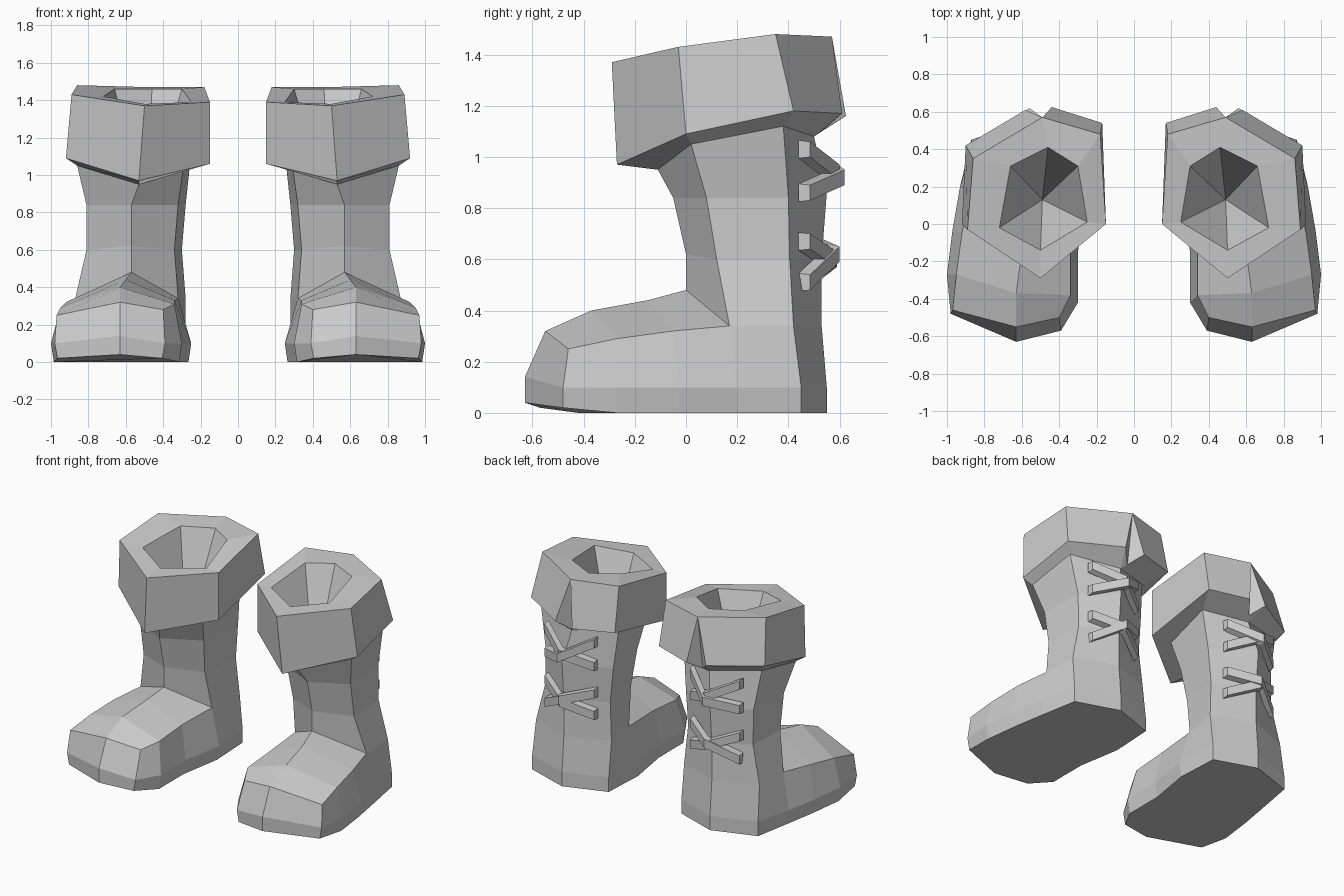
import bpy, bmesh

if "Cube" in bpy.data.objects:
    bpy.data.objects.remove(bpy.data.objects["Cube"])


def loft(bm, rings, closed=False):
    """Skin a list of equal-length point rows with quads."""
    rows = [[bm.verts.new(p) for p in r] for r in rings]
    n = len(rows[0])
    for a, b in zip(rows, rows[1:]):
        for i in range(n if closed else n - 1):
            j = (i + 1) % n
            bm.faces.new((a[i], a[j], b[j], b[i]))
    return rows


def finish(bm, name):
    """Weld, orient and mirror the part to the other boot."""
    bmesh.ops.remove_doubles(bm, verts=bm.verts, dist=0.0005)
    bmesh.ops.recalc_face_normals(bm, faces=bm.faces)
    me = bpy.data.meshes.new(name)
    bm.to_mesh(me)
    bm.free()
    ob = bpy.data.objects.new(name, me)
    bpy.context.collection.objects.link(ob)
    ob.modifiers.new("pair", 'MIRROR')
    return ob


def foot_section(outer, ridge, inner, sole):
    """Arch over the foot: outer side, top ridge, inner side.
    outer / inner = (widest x, y, crease x, crease y, crease z)"""
    def side(s, d):
        x, y, cx, cy, cz = s
        return [(x - d, y, sole), (x, y, 0.1), (cx, cy, cz)]
    return side(outer, 0.015) + [ridge] + side(inner, -0.015)[::-1]


def shaft_ring(cx, xo, xi, yf, zf, ys, z, yr, zr, yb, zb):
    """Six-sided leg ring: front, outer front, outer back, back, inner back, inner front."""
    return [(cx, yf, zf), (xo, ys, z), (xo - 0.01, yr, zr), (cx, yb, zb),
            (xi, yr, zr), (xi + 0.04, ys, z)]


# Leg rings from ankle to cuff
shaft = [
    shaft_ring(0.57, 0.87, 0.28, 0.00, 0.48, 0.17, 0.34, 0.42, 0.34, 0.53, 0.34),
    shaft_ring(0.57, 0.81, 0.30, 0.00, 0.62, 0.12, 0.60, 0.405, 0.60, 0.53, 0.60),
    shaft_ring(0.57, 0.81, 0.28, -0.05, 0.84, 0.08, 0.84, 0.40, 0.84, 0.55, 0.86),
    shaft_ring(0.53, 0.86, 0.25, -0.11, 0.95, 0.02, 1.05, 0.38, 1.12, 0.50, 1.08),
]

# Foot sections from toe to ankle
foot = [
    foot_section((0.98, -0.48, 0.97, -0.46, 0.25), (0.63, -0.55, 0.32),
                 (0.39, -0.57, 0.40, -0.50, 0.28), 0.02),
    foot_section((1.00, -0.27, 0.95, -0.27, 0.29), (0.63, -0.37, 0.40),
                 (0.30, -0.42, 0.34, -0.38, 0.31), 0),
    foot_section((0.97, -0.03, 0.92, -0.05, 0.32), (0.60, -0.15, 0.44),
                 (0.30, -0.15, 0.34, -0.13, 0.33), 0),
    foot_section((0.93, 0.20, 0.87, 0.17, 0.34), shaft[0][0],
                 (0.25, 0.15, 0.32, 0.17, 0.34), 0),
]
ridge = foot[0][3]
tip, mid = (0.63, -0.63, 0.04), (0.63, -0.63, 0.14)
toe = [tip, mid, ridge, ridge, ridge, mid, tip]

# Heel columns wrap behind the ankle
heel = [foot[-1][:3]]
for (x, y), top in zip(((0.87, 0.45), (0.57, 0.55), (0.28, 0.45)), shaft[0][2:5]):
    heel.append([(x, y, 0), (x, y, 0.1), top])
heel.append(foot[-1][4:][::-1])

bm = bmesh.new()
loft(bm, [toe] + foot)
loft(bm, heel)
loft(bm, shaft, True)
bmesh.ops.remove_doubles(bm, verts=bm.verts, dist=0.0005)
sole_edges = [e for e in bm.edges if e.is_boundary and all(v.co.z < 0.05 for v in e.verts)]
bmesh.ops.holes_fill(bm, edges=sole_edges, sides=0)
finish(bm, "boot_body")

# Cuff: funnel opening, rim, outer wall with a notch at the back, underside
b_in, b_top = (0.46, 0.41, 1.46), (0.49, 0.57, 1.47)
opening = [(0.50, -0.14, 1.38), (0.72, -0.02, 1.42), (0.66, 0.31, 1.46),
           b_in, b_in, b_in, (0.30, 0.31, 1.46), (0.25, 0.01, 1.39)]
rim = [(0.50, -0.29, 1.37), (0.89, -0.03, 1.43), (0.86, 0.35, 1.48),
       b_top, b_top, b_top, (0.18, 0.48, 1.47), (0.15, 0.00, 1.39)]
hem = [(0.53, -0.27, 0.97), (0.92, 0.00, 1.09), (0.90, 0.42, 1.18),
       (0.58, 0.61, 1.17), (0.50, 0.53, 1.10), (0.44, 0.625, 1.16),
       (0.17, 0.54, 1.17), (0.15, 0.00, 1.06)]
t = shaft[-1]
under = [t[0], t[1], t[2], t[3], t[3], t[3], t[4], t[5]]
bm = bmesh.new()
loft(bm, [[(0.49, 0.13, 0.80)] * 8, opening, rim, hem, under], True)
finish(bm, "cuff")

# Two crossed pairs of laces, each a bar bent around the back of the leg
bm = bmesh.new()
for z_out, z_mid, z_in, y_mid in ((1.03, 0.94, 0.86, 0.575), (0.86, 0.92, 1.02, 0.595),
                                  (0.67, 0.60, 0.52, 0.565), (0.51, 0.62, 0.67, 0.575)):
    rings = []
    for x, y, z in ((0.75, 0.46, z_out), (0.56, y_mid, z_mid), (0.37, 0.46, z_in)):
        rings.append([(x, y - 0.02, z - 0.035), (x, y + 0.025, z - 0.03),
                      (x, y + 0.025, z + 0.03), (x, y - 0.02, z + 0.035)])
    rows = loft(bm, rings, True)
    bm.faces.new(rows[0])
    bm.faces.new(rows[-1])
finish(bm, "laces")
